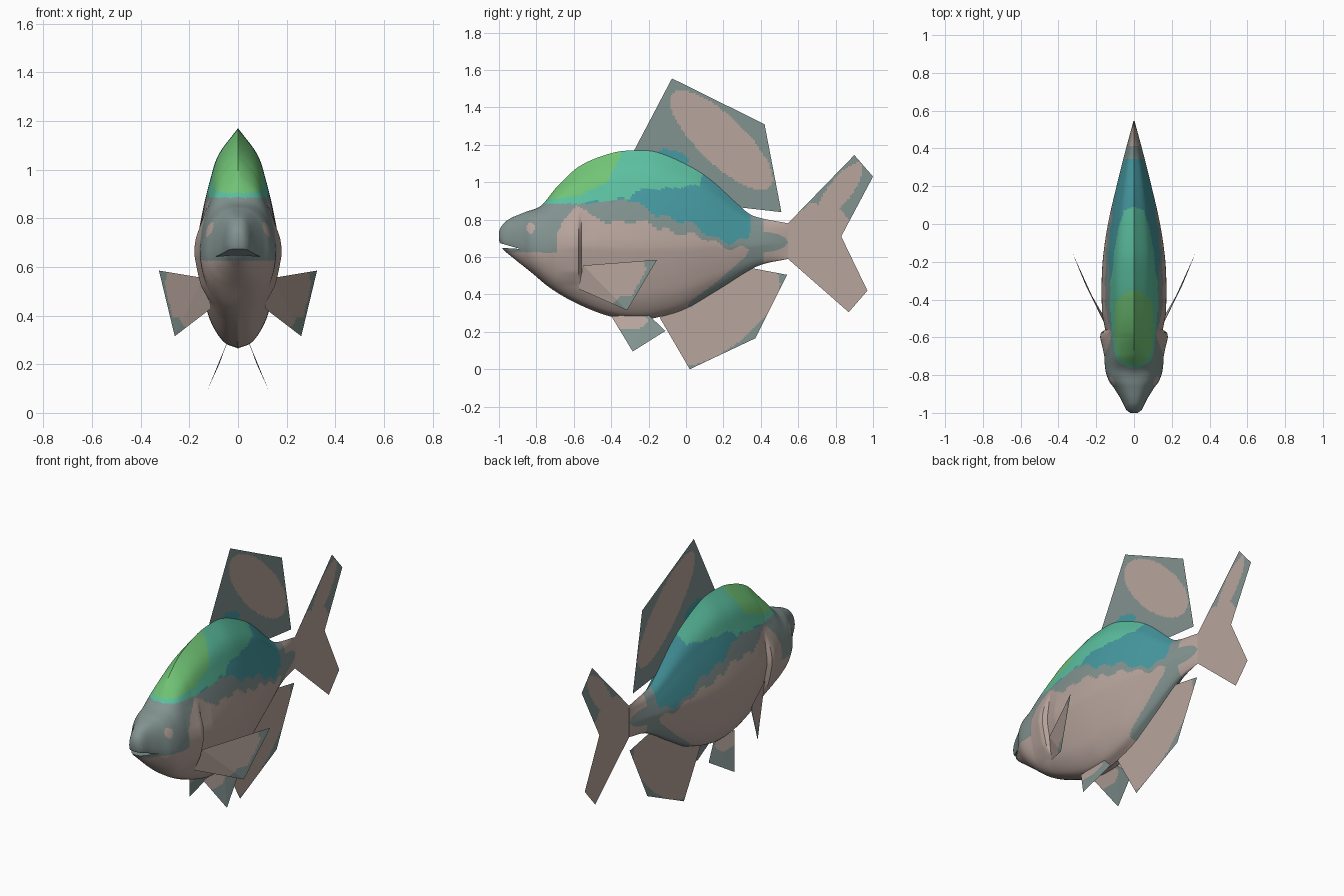
import bpy, bmesh, math
from mathutils import Vector

if "Cube" in bpy.data.objects:
    bpy.data.objects.remove(bpy.data.objects["Cube"])


def material(name, rgb):
    m = bpy.data.materials.new(name)
    lin = [(c / 255 / 12.92) if c < 11 else ((c / 255 + .055) / 1.055) ** 2.4 for c in rgb]
    m.diffuse_color = (*lin, 1)
    m.use_nodes = True
    m.node_tree.nodes["Principled BSDF"].inputs["Base Color"].default_value = m.diffuse_color
    return m


MATS = [material("slate grey", (130, 147, 144)), material("dusty pink", (184, 165, 157)),
        material("leaf green", (113, 196, 118)), material("mint", (92, 192, 160)),
        material("deep teal", (70, 153, 161))]
GREY, PINK, GREEN, MINT, TEAL = range(5)


def lerp(pts, x):
    if x <= pts[0][0]:
        return pts[0][1]
    for (a, p), (b, q) in zip(pts, pts[1:]):
        if x <= b:
            return p + (q - p) * (x - a) / (b - a)
    return pts[-1][1]


def curve(pts, x):
    """Smooth (Hermite) interpolation through the points."""
    n = len(pts)
    x = min(max(x, pts[0][0]), pts[-1][0])
    i = 0
    while i < n - 2 and x > pts[i + 1][0]:
        i += 1

    def slope(k):
        a, b = pts[max(k - 1, 0)], pts[min(k + 1, n - 1)]
        return (b[1] - a[1]) / (b[0] - a[0])
    (a, p), (b, q) = pts[i], pts[i + 1]
    h = b - a
    t = (x - a) / h
    return ((2*t**3 - 3*t*t + 1) * p + (t**3 - 2*t*t + t) * h * slope(i)
            + (3*t*t - 2*t**3) * q + (t**3 - t*t) * h * slope(i + 1))


def ellipse(y, z, cy, cz, ry, rz, deg=0):
    a = math.radians(deg)
    u = (y - cy) * math.cos(a) + (z - cz) * math.sin(a)
    v = (z - cz) * math.cos(a) - (y - cy) * math.sin(a)
    return (u / ry) ** 2 + (v / rz) ** 2 < 1


def finish(name, bm):
    me = bpy.data.meshes.new(name)
    bm.to_mesh(me)
    bm.free()
    for m in MATS:
        me.materials.append(m)
    ob = bpy.data.objects.new(name, me)
    bpy.context.collection.objects.link(ob)
    return ob


# Body outline: back line, belly line, half width along y
TOP = [(-1, .735), (-.99, .76), (-.95, .80), (-.86, .84), (-.775, .875), (-.69, .975), (-.57, 1.085),
       (-.4, 1.155), (-.28, 1.17), (-.155, 1.16), (.02, 1.085), (.135, 1.01), (.29, .87), (.36, .82), (.545, .78)]
BOT = [(-1, .69), (-.985, .65), (-.93, .6), (-.83, .52), (-.72, .43), (-.57, .345), (-.395, .28),
       (-.245, .265), (-.14, .28), (0, .325), (.18, .43), (.38, .55), (.545, .59)]
WID = [(-1, .02), (-.985, .04), (-.93, .068), (-.87, .105), (-.83, .133), (-.77, .152), (-.65, .158),
       (-.4, .17), (-.2, .165), (0, .137), (.2, .092), (.35, .055), (.545, .003)]
# Half cross-section: width and height factors from back to belly
SEC = [(0, 1), (.47, .79), (.68, .58), (.86, .33), (1, .05), (.97, -.15), (.83, -.47),
       (.65, -.73), (.35, -.93), (0, -1)]
SEC_W = [(i, p[0]) for i, p in enumerate(SEC)]
SEC_V = [(i, p[1]) for i, p in enumerate(SEC)]


def body_colour(y, z):
    wave = .012 * math.sin(y * 48) + .006 * math.sin(y * 21)
    if ellipse(y, z, -.83, .755, .022, .03):          # eye
        return PINK
    if y > .4:                                        # tail root
        return GREY if ellipse(y, z, .40, .68, .142, .055) or y < .41 else PINK
    if y < lerp([(.63, -.69), (.73, -.69), (.8, -.65), (.88, -.58)], z) and z < .885:
        return GREY if z > .625 else PINK             # head and throat
    if y < .345 and z > wave * (y > -.4) + lerp([(-.8, .88), (-.6, .88), (-.4, .9), (-.3, .91), (-.2, .84),
                                  (0, .79), (.13, .71), (.22, .685), (.33, .69), (.345, .75)], y):
        if z > lerp([(-.8, .895), (-.57, .93), (-.42, 1.0), (-.35, 1.14), (-.34, 1.3)], y):
            return GREEN
        if z > wave * .4 + lerp([(-.6, .88), (-.3, .92), (-.27, .95), (-.1, .97), (.07, .98), (.11, 1.1)], y):
            return MINT
        return TEAL
    if z < lerp([(0, .3), (.02, .36), (.18, .48), (.315, .6), (.345, .65)], y) and y > 0:
        return GREY                                   # strip above the anal fin
    belly = lerp([(-.6, .88), (-.54, .86), (-.5, .8), (-.2, .78), (-.13, .75), (.05, .71),
                  (.2, .66), (.34, .64), (.37, .55)], y)
    return PINK if z < belly + wave else GREY


def make_body():
    bm = bmesh.new()
    rings, half = 200, 76
    loops = []
    for i in range(rings + 1):
        y = -1 + 1.545 * i / rings
        top, bot, wid = curve(TOP, y), curve(BOT, y), curve(WID, y)
        mid = bot + .43 * (top - bot)
        round_head = min(max((-.6 - y) / .2, 0), 1)
        side = []
        for j in range(half + 1):
            s = 9 * j / half
            a = math.pi * j / half
            w = curve(SEC_W, s) * (1 - round_head) + math.sin(a) ** .8 * round_head
            v = curve(SEC_V, s) * (1 - round_head) + math.cos(a) * round_head
            z = mid + v * (top - mid if v > 0 else mid - bot)
            x = max(w, 0) * wid
            # raised gill cover with a dip behind it
            edge = lerp([(.45, 0), (.52, 1), (.72, 1), (.85, 0)], z)
            x += edge * lerp([(-.7, 0), (-.6, .018), (-.575, .012), (-.56, -.012), (-.48, 0)], y)
            side.append((x, z))
        ring = [(x, z) for x, z in side] + [(-x, z) for x, z in side[-2:0:-1]]
        loops.append([bm.verts.new((x, y, z)) for x, z in ring])
    n = len(loops[0])
    for A, B in zip(loops, loops[1:]):
        for k in range(n):
            bm.faces.new((A[k], A[(k + 1) % n], B[(k + 1) % n], B[k]))
    bm.faces.new(loops[0])
    bm.faces.new(loops[-1])
    bmesh.ops.recalc_face_normals(bm, faces=bm.faces)
    for f in bm.faces:
        c = f.calc_center_median()
        f.material_index = body_colour(c.y, c.z)
    return finish("fish_body", bm)


body = make_body()

# Mouth: thin wedge cut between the jaws
bm = bmesh.new()
sides = [[bm.verts.new((x, y, z)) for y, z in ((-1.05, .69), (-1.05, .653), (-.885, .643))] for x in (-.3, .3)]
bm.faces.new(sides[0])
bm.faces.new(sides[1])
for k in range(3):
    bm.faces.new((sides[0][k], sides[0][(k + 1) % 3], sides[1][(k + 1) % 3], sides[1][k]))
bmesh.ops.recalc_face_normals(bm, faces=bm.faces)
cutter = finish("mouth_cutter", bm)
cutter.hide_render = True
mod = body.modifiers.new("mouth", 'BOOLEAN')
mod.operation, mod.solver, mod.object = 'DIFFERENCE', 'EXACT', cutter
bpy.context.view_layer.objects.active = body
body.select_set(True)
bpy.ops.object.modifier_apply(modifier="mouth")
bpy.data.objects.remove(cutter)
bpy.ops.object.shade_smooth_by_angle(angle=math.radians(40))


def fin(name, pts, rule, step=.011):
    """Flat fin sheet, diced finely so the painted patches get clean borders."""
    bm = bmesh.new()
    bm.faces.new([bm.verts.new(p) for p in pts])
    bmesh.ops.triangulate(bm, faces=bm.faces[:])
    for axis in (1, 2):
        no = Vector((0, axis == 1, axis == 2))
        lo, hi = min(p[axis] for p in pts), max(p[axis] for p in pts)
        for k in range(1, int((hi - lo) / step) + 1):
            bmesh.ops.bisect_plane(bm, geom=bm.verts[:] + bm.edges[:] + bm.faces[:],
                                   plane_co=no * (lo + k * step), plane_no=no)
    for f in bm.faces:
        c = f.calc_center_median()
        f.material_index = rule(c.y, c.z)
    return finish(name, bm)


def flat(pts):
    return [(0, y, z) for y, z in pts]


# Dorsal fin
fin("dorsal_fin", flat([(-.28, 1.165), (-.075, 1.555), (.42, 1.31), (.51, .84), (.29, .865), (.12, .98), (-.1, 1.1)]),
    lambda y, z: PINK if ellipse(y, z, .19, 1.225, .36, .125, -44)
    else TEAL if ellipse(y, z, -.07, 1.135, .09, .035, -15) else GREY)

# Anal fin
fin("anal_fin", flat([(-.14, .275), (.02, 0), (.37, .165), (.54, .505), (.355, .54), (.18, .47), (0, .36)]),
    lambda y, z: PINK if ellipse(y, z, .2, .28, .37, .155, 39) or (y < .02 and z > .19) else GREY)

# Tail fin
fin("tail_fin", flat([(.535, .78), (.545, .78), (.90, 1.145), (1.0, 1.03), (.83, .71), (.97, .42),
                      (.87, .305), (.545, .59), (.535, .59)]),
    lambda y, z: PINK if z < .86 + .03 * math.sin(y * 30) * (y < .75) - max(0, y - .82) * 1.2
    or ellipse(y, z, .82, .95, .19, .062, 52) else GREY)


# Paired fins
def pectoral_colour(y, z):
    edge = abs((y + .155) * .27 - (z - .585) * .16) / .314
    near_tip = math.hypot(y + .155, z - .585) < .075
    near_low = math.hypot(y + .315, z - .315) < .08
    return GREY if near_tip or near_low or edge < .02 else PINK


for side, s in (("left", 1), ("right", -1)):
    fin(side + "_pectoral_fin", [(s * .145, -.55, .555), (s * .325, -.155, .585),
                                 (s * .26, -.315, .315), (s * .11, -.575, .43)], pectoral_colour)
    fin(side + "_pelvic_fin", [(s * .045, -.40, .285), (s * .125, -.285, .095),
                               (s * .075, -.11, .205), (s * .045, -.2, .29)],
        lambda y, z: PINK if ellipse(y, z, -.3, .26, .095, .048) else GREY)
